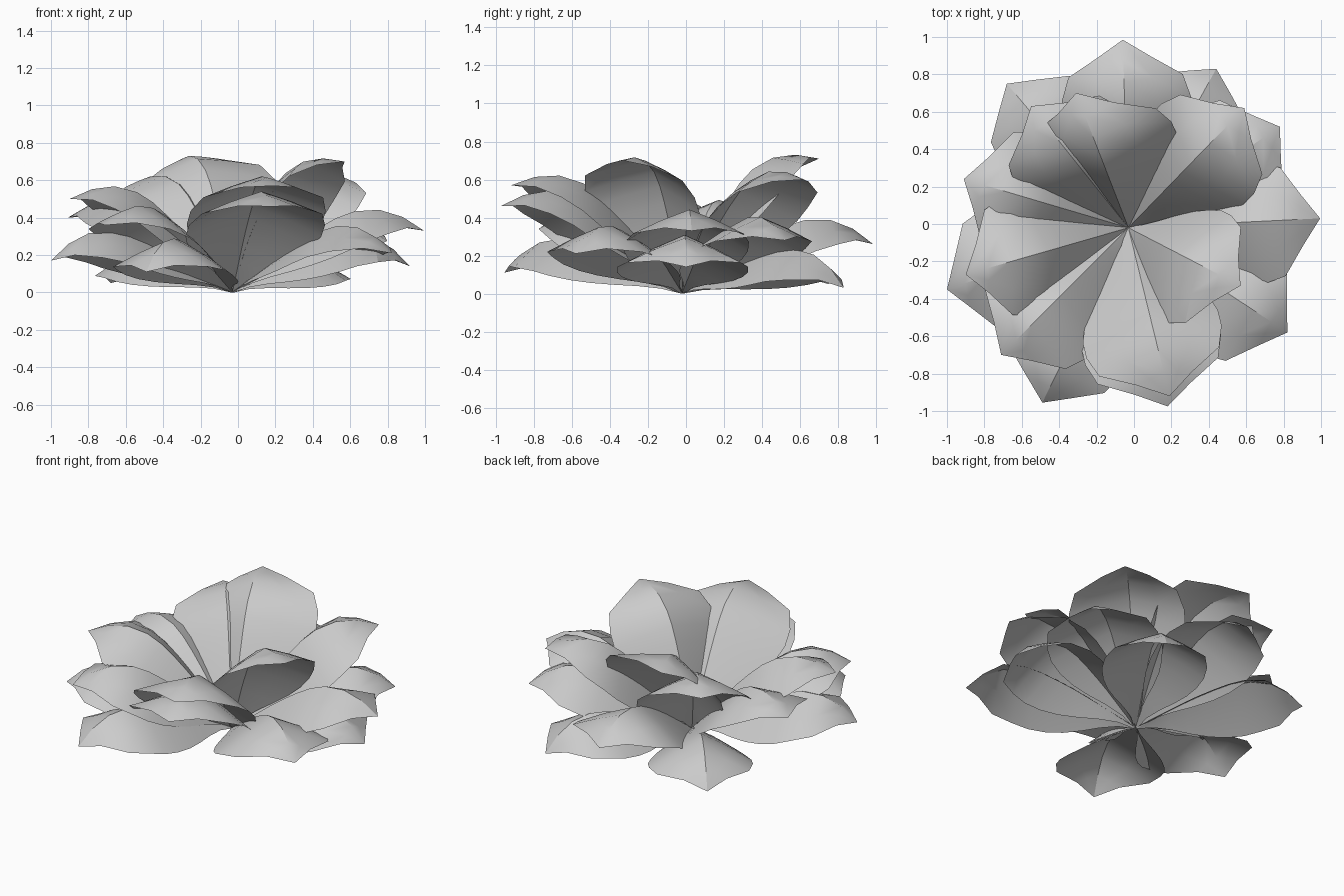
import bpy
from math import radians, sin, cos
from mathutils import Vector

if "Cube" in bpy.data.objects:
    bpy.data.objects.remove(bpy.data.objects["Cube"])

BASE = Vector((-0.03, -0.02, 0.0))
# stations along a petal: position along length, half width, midrib rise, side fold
STATIONS = [(0, .01, 0, .4), (.1, .055, .04, .45), (.2, .125, .08, .5), (.3, .205, .12, .52),
            (.4, .275, .155, .52), (.5, .325, .185, .52), (.6, .355, .208, .51),
            (.7, .355, .213, .48), (.82, .315, .18, .42), (.92, .145, .105, .42)]
LEFT = 0.94   # the left half is a little narrower


def petal(name, tip, roll, wide):
    """One arched petal, creased along its midrib, from the centre to its tip."""
    chord = Vector(tip) - BASE
    along = chord.normalized()
    flat = Vector((0, 0, 1)).cross(along).normalized()
    up = along.cross(flat)
    r = radians(roll)
    side = flat * cos(r) - up * sin(r)
    fold = up * cos(r) + flat * sin(r)
    cols = (-1, -.5, 0, .5, 1)
    verts, faces = [], []
    for u, w, rise, drop in STATIONS:
        for s in cols:
            ws = wide * w * s * (LEFT if s > 0 else 1)
            p = BASE + chord * u + up * rise + side * ws - fold * (drop * w * abs(s) ** 1.15)
            p.z = max(p.z, 0)
            verts.append(p)
    verts.append(Vector(tip))
    rows, n = len(STATIONS), len(cols)
    for q in range(rows - 1):
        for c in range(n - 1):
            a = q * n + c
            faces.append((a, a + n, a + n + 1, a + 1))
    for c in range(n - 1):
        faces.append(((rows - 1) * n + c, rows * n, (rows - 1) * n + c + 1))
    mesh = bpy.data.meshes.new(name)
    mesh.from_pydata(verts, [], faces)
    mesh.update()
    ob = bpy.data.objects.new(name, mesh)
    bpy.context.collection.objects.link(ob)
    bpy.ops.object.select_all(action='DESELECT')
    ob.select_set(True)
    bpy.context.view_layer.objects.active = ob
    bpy.ops.object.shade_smooth_by_angle(angle=0.5)


# petal tips, roll angle and width factor, from the steep inner ones to the flat outer ones
TIPS = {
    "inner_petal": [(-.31, .70, .71, 14, 1.1), (.57, -.33, .70, 4, .97), (.59, .62, .60, 0, 1),
                    (-.55, .63, .58, 2, 1), (.19, -.92, .57, 0, 1.08), (-.90, -.27, .50, 2, .95)],
    "middle_petal": [(.18, -.975, .46, 0, 1.08), (-.91, .24, .40, 0, 1), (-.71, -.70, .36, 0, 1),
                     (.995, .03, .33, 0, .95), (.78, .52, .28, 0, 1), (-.06, .985, .26, 0, 1)],
    "outer_petal": [(.82, -.58, .21, 0, .98), (-1.0, -.35, .17, 0, .97), (.92, .0, .14, 0, 1),
                    (-.49, -.955, .11, 0, .93), (-.68, .75, .05, 0, .9), (.44, .83, .03, 0, .9)],
}
for name, tips in TIPS.items():
    for i, (x, y, z, roll, wide) in enumerate(tips):
        petal(f"{name}_{i + 1}", (x, y, z), roll, wide)
